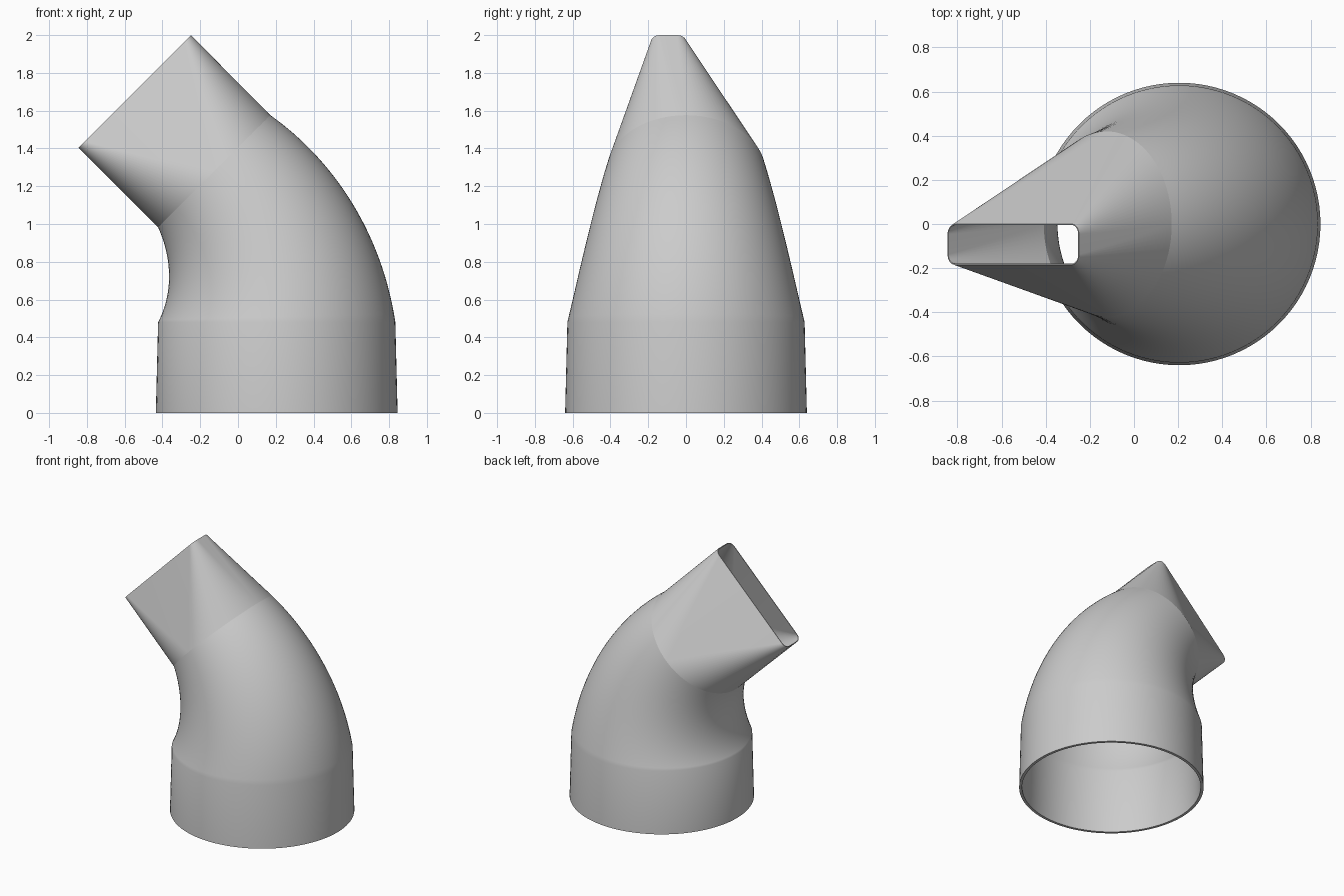
import bpy
import bmesh
from math import sin, cos, pi, radians
from mathutils import Vector

cube = bpy.data.objects.get("Cube")
if cube:
    bpy.data.objects.remove(cube, do_unlink=True)

grey = bpy.data.materials.new("plain grey")
grey.use_nodes = True
grey.diffuse_color = (0.6, 0.6, 0.6, 1)
grey.node_tree.nodes["Principled BSDF"].inputs["Base Color"].default_value = (0.6, 0.6, 0.6, 1)

QUARTER = 24                  # segments per quarter turn
PIVOT = Vector((-0.925, 0, 0.48))
BEND = 1.13                   # bend radius of the centre line
TURN = radians(45)
BASE_R, COLLAR_R, NECK_R = 0.64, 0.628, 0.42
WALL, TIP_WALL = 0.02, 0.005
SIDE = Vector((0, 1, 0))


def ring(centre, tilt, radius, half_u=0, half_v=0):
    """Circle, or rounded rectangle when the corner centres are spread apart."""
    u = Vector((cos(tilt), 0, sin(tilt)))
    points = []
    for q, (su, sv) in enumerate(((1, 1), (-1, 1), (-1, -1), (1, -1))):
        for i in range(QUARTER + 1):
            a = (q + i / QUARTER) * pi / 2
            points.append(centre + u * (su * half_u + radius * cos(a))
                          + SIDE * (sv * half_v + radius * sin(a)))
    return points


def skin(name, rings):
    """Bridge consecutive rings into a smooth shell."""
    bm = bmesh.new()
    loops = [[bm.verts.new(p) for p in r] for r in rings]
    for low, high in zip(loops, loops[1:]):
        n = len(low)
        for i in range(n):
            j = (i + 1) % n
            bm.faces.new((low[i], low[j], high[j], high[i]))
    bmesh.ops.remove_doubles(bm, verts=bm.verts, dist=1e-5)
    mesh = bpy.data.meshes.new(name)
    bm.to_mesh(mesh)
    bm.free()
    mesh.materials.append(grey)
    obj = bpy.data.objects.new(name, mesh)
    bpy.context.collection.objects.link(obj)
    bpy.ops.object.select_all(action='DESELECT')
    obj.select_set(True)
    bpy.context.view_layer.objects.active = obj
    bpy.ops.object.shade_smooth_by_angle(angle=radians(35))
    return obj


def pipe_rings(wall):
    """Tapered collar followed by the narrowing bend."""
    start = PIVOT + Vector((BEND, 0, 0))
    rings = [ring(Vector((start.x, 0, 0)), 0, BASE_R - wall)]
    steps = 32
    for k in range(steps + 1):
        f = k / steps
        t = TURN * f
        centre = PIVOT + BEND * Vector((cos(t), 0, sin(t)))
        rings.append(ring(centre, t, COLLAR_R + (NECK_R - COLLAR_R) * f - wall))
    return rings


# Collar and elbow: inside wall downwards, round the rim, outside wall upwards
skin("elbow_pipe", pipe_rings(WALL)[::-1] + pipe_rings(0))

# Nozzle: round neck changing to an off-centre flat slot
neck = PIVOT + BEND * Vector((cos(TURN), 0, sin(TURN)))
slot = Vector((-0.547, -0.0925, 1.702))
CORNER = 0.047
half_u, half_v = 0.421 - CORNER, 0.0925 - CORNER
skin("slot_nozzle", [
    ring(neck, TURN, NECK_R),
    ring(slot, TURN, CORNER, half_u, half_v),
    ring(slot, TURN, CORNER - TIP_WALL, half_u, half_v),
    ring(neck, TURN, NECK_R - WALL),
])
